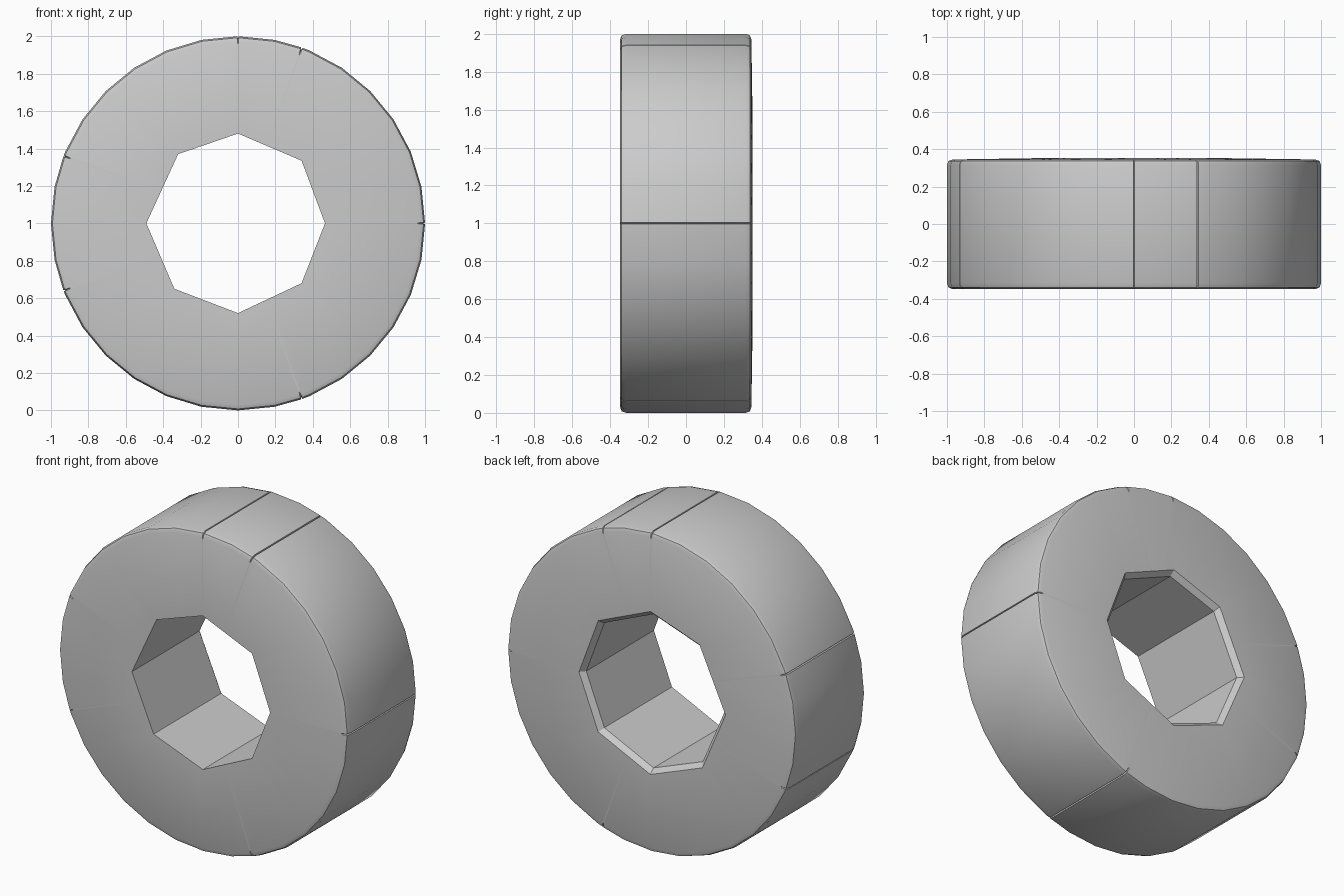
import bpy, bmesh, math

if "Cube" in bpy.data.objects:
    bpy.data.objects.remove(bpy.data.objects["Cube"])

# Eight slightly uneven corners of the hole (x, z relative to ring centre)
hole = [(0.465, 0), (0.34, 0.335), (0, 0.48), (-0.32, 0.37),
        (-0.49, 0), (-0.34, -0.35), (0, -0.48), (0.34, -0.32)]
# Thin seams cut across the rim, in eighths of a turn
seams = [0, 1.556, 2, 3.53, 4.47, 6.444]
GAP, DEPTH = 0.005, 0.012


def hole_point(u):
    i = int(u // 1) % 8
    a, b, t = hole[i], hole[(i + 1) % 8], u % 1
    return a[0] + (b[0] - a[0]) * t, a[1] + (b[1] - a[1]) * t


# Stations around the ring: (position, outer radius)
stations = [(k / 4, 1.0) for k in range(32) if k / 4 not in seams]
for s in seams:
    stations += [((s - GAP) % 8, 1.0), (s, 1.0 - DEPTH), (s + GAP, 1.0)]
stations.sort()

bm = bmesh.new()
rows = []
for u, r in stations:
    a = u * math.pi / 4
    c, s = math.cos(a), math.sin(a)
    hx, hz = hole_point(u)
    # Cross-section: straight bore, chamfered back lip, rounded rim edges
    section = [(hx, -0.347, hz), (hx, 0.32, hz), (hx * 1.06, 0.352, hz * 1.06)]
    for inset, y in [(0.03, 0.345), (0.008, 0.337), (0, 0.315),
                     (0, -0.315), (0.008, -0.339), (0.03, -0.348)]:
        section.append((c * (r - inset), y, s * (r - inset)))
    rows.append([bm.verts.new((x, y, z + 1)) for x, y, z in section])

n = len(rows)
for i in range(n):
    p, q = rows[i], rows[(i + 1) % n]
    for j in range(len(p)):
        k = (j + 1) % len(p)
        bm.faces.new((p[j], p[k], q[k], q[j]))
bmesh.ops.recalc_face_normals(bm, faces=bm.faces)

mesh = bpy.data.meshes.new("stone_ring")
bm.to_mesh(mesh)
bm.free()
ring = bpy.data.objects.new("stone_ring", mesh)
bpy.context.collection.objects.link(ring)
bpy.context.view_layer.objects.active = ring
ring.select_set(True)
bpy.ops.object.shade_smooth_by_angle(angle=math.radians(25))
